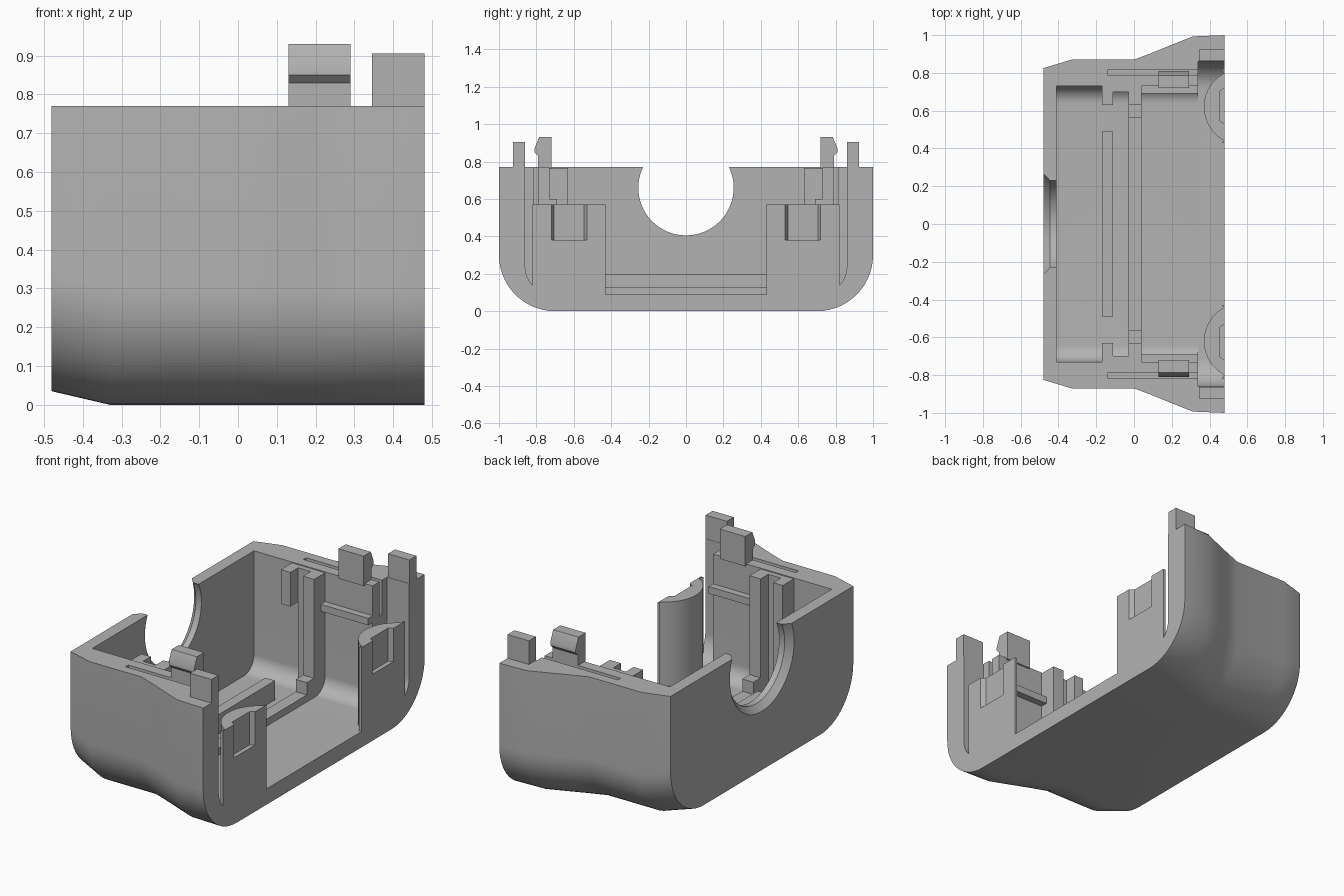
import bpy, bmesh, math

cube = bpy.data.objects.get("Cube")
if cube:
    bpy.data.objects.remove(cube, do_unlink=True)

grey = bpy.data.materials.new("plain_grey")
grey.use_nodes = True
GREY = (0.45, 0.45, 0.45, 1)
grey.diffuse_color = GREY
grey.node_tree.nodes["Principled BSDF"].inputs["Base Color"].default_value = GREY


def loft(name, sections):
    """Skin a closed solid through matching rings of points."""
    bm = bmesh.new()
    rings = [[bm.verts.new(p) for p in ring] for ring in sections]
    n = len(rings[0])
    for a, b in zip(rings, rings[1:]):
        for i in range(n):
            j = (i + 1) % n
            bm.faces.new((a[i], a[j], b[j], b[i]))
    bm.faces.new(rings[0])
    bm.faces.new(rings[-1])
    bmesh.ops.recalc_face_normals(bm, faces=bm.faces)
    mesh = bpy.data.meshes.new(name)
    bm.to_mesh(mesh)
    bm.free()
    mesh.materials.append(grey)
    ob = bpy.data.objects.new(name, mesh)
    bpy.context.collection.objects.link(ob)
    return ob


def prism_x(name, pts, x0, x1):
    return loft(name, [[(x, y, z) for y, z in pts] for x in (x0, x1)])


def prism_z(name, pts, z0, z1):
    return loft(name, [[(x, y, z) for x, y in pts] for z in (z0, z1)])


def box(name, x0, x1, y0, y1, z0, z1):
    return prism_x(name, [(y0, z0), (y1, z0), (y1, z1), (y0, z1)], x0, x1)


def trough(x, half, floor, top, r, n=14):
    """U-shaped ring with rounded lower corners."""
    arc = [(half - r + r * math.cos(a), floor + r - r * math.sin(a))
           for a in (math.pi / 2 * i / n for i in range(n + 1))]
    side = [(half, top)] + arc
    return [(x, y, z) for y, z in side] + [(x, -y, z) for y, z in reversed(side)]


def circle(x, r, n=64):
    return [(x, r * math.cos(2 * math.pi * i / n), 0.66 + r * math.sin(2 * math.pi * i / n))
            for i in range(n)]


def cut(ob, cutters):
    bpy.context.view_layer.objects.active = ob
    for c in cutters:
        c.hide_render = True
        mod = ob.modifiers.new("cut", "BOOLEAN")
        mod.operation, mod.solver, mod.object = "DIFFERENCE", "EXACT", c
        bpy.ops.object.modifier_apply(modifier=mod.name)
        bpy.data.objects.remove(c, do_unlink=True)


# Outer shell: flared rounded trough, hollowed from the top and open at +x
RIM, FLOOR = 0.77, 0.09
shape = [(-0.48, 0.825, 0.035), (-0.33, 0.87, 0), (0, 0.87, 0),
         (0.1, 0.908, 0), (0.2, 0.949, 0), (0.31, 0.993, 0), (0.48, 1.0, 0)]
shell = loft("shell", [trough(x, w, f, RIM, 0.3) for x, w, f in shape])
cutters = [
    loft("main_cavity", [trough(x, 0.73, FLOOR, 1.2, 0.09) for x in (-0.41, 0.4)]),
    loft("mouth_cavity", [trough(x, 0.86, FLOOR, 1.2, 0.15) for x in (0.34, 0.7)]),
    # round cable opening with an outer chamfer
    loft("opening", [circle(x, r) for x, r in
                     ((-0.6, 0.41), (-0.445, 0.255), (-0.3, 0.255))]),
]
for s in (1, -1):
    cutters.append(box("clip_slot", -0.14, 0.36, s * 0.79, s * 0.815, 0.57, 0.9))
cut(shell, cutters)
parts = [shell]

# Floor ribs that hold an inner board
parts.append(box("floor_rib_back", -0.17, -0.11, -0.49, 0.49, 0.08, 0.2))
parts.append(box("floor_rib_front", -0.03, 0.04, -0.57, 0.57, 0.08, 0.13))

for s, side in ((1, "back"), (-1, "front")):
    # Snap clip with barb
    clip = [(0.72, 0.76), (0.79, 0.76), (0.79, 0.83), (0.81, 0.85),
            (0.81, 0.87), (0.785, 0.93), (0.72, 0.93)]
    parts.append(prism_x(side + "_clip", [(s * y, z) for y, z in clip], 0.13, 0.29))

    # Alignment post at the mouth
    parts.append(box(side + "_post", 0.345, 0.48, s * 0.862, s * 0.925, 0.76, 0.905))

    # Vertical board guides on the side wall
    low = 0.57 if s > 0 else 0.08
    parts.append(box(side + "_guide_short", -0.17, -0.11, s * 0.63, s * 0.74, low, 0.765))
    parts.append(box(side + "_guide_web", -0.11, -0.03, s * 0.7, s * 0.74, 0.1, 0.765))
    parts.append(box(side + "_guide_long", -0.03, 0.04, s * 0.63, s * 0.74, 0.08, 0.765))
    parts.append(box(side + "_guide_foot", -0.03, 0.04, s * 0.565, s * 0.64, 0.08, 0.2))
    parts.append(box(side + "_ledge", 0.04, 0.34, s * 0.69, s * 0.74, 0.56, 0.6))

    # Mouth panel: flat face outside, bowed inside, with a tapered notch
    bow = [(0.572 - 0.202 * math.cos(a), s * (0.62 + 0.202 * math.sin(a)))
           for a in (math.radians(-62 + 124 * i / 20) for i in range(21))]
    outline = [(0.48, s * 0.43), (0.465, s * 0.43)] + bow + [(0.465, s * 0.82), (0.48, s * 0.82)]
    panel = prism_z(side + "_panel", outline, 0.08, 0.57)
    notch = [(0.455, s * 0.545), (0.455, s * 0.705), (0.48, s * 0.72),
             (0.52, s * 0.744), (0.52, s * 0.506), (0.48, s * 0.53)]
    cut(panel, [prism_z("notch", notch, 0.38, 0.7)])
    parts.append(panel)

# Smooth the curved surfaces, keep edges crisp
bpy.ops.object.select_all(action="DESELECT")
for ob in parts:
    ob.select_set(True)
bpy.context.view_layer.objects.active = shell
bpy.ops.object.shade_smooth_by_angle(angle=math.radians(25))
